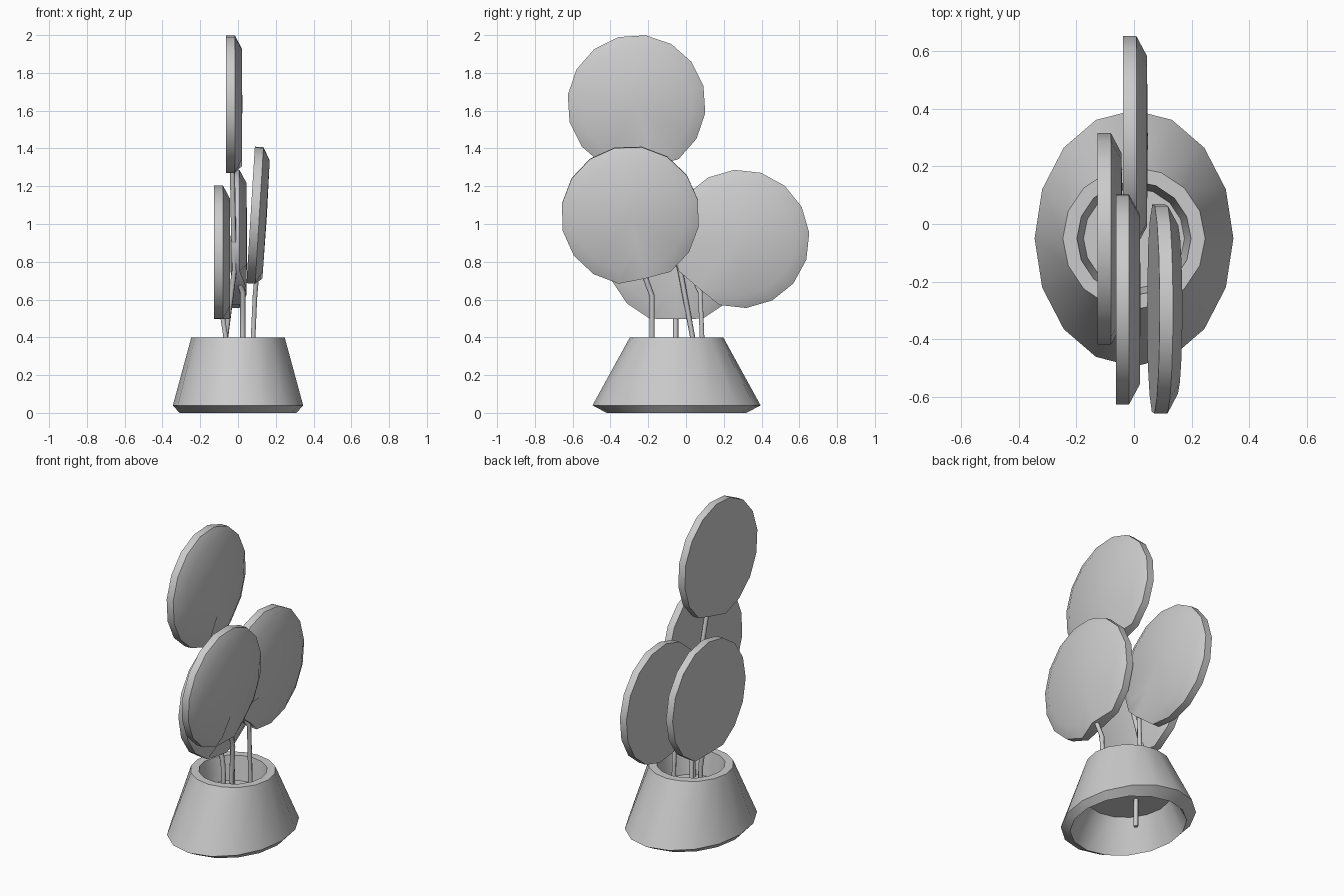
import bpy, bmesh, math
from mathutils import Vector, Matrix

if "Cube" in bpy.data.objects:
    bpy.data.objects.remove(bpy.data.objects["Cube"])

N = 16


def finish(name, bm):
    bmesh.ops.recalc_face_normals(bm, faces=bm.faces)
    me = bpy.data.meshes.new(name)
    bm.to_mesh(me)
    bm.free()
    ob = bpy.data.objects.new(name, me)
    bpy.context.collection.objects.link(ob)
    bpy.ops.object.select_all(action='DESELECT')
    ob.select_set(True)
    bpy.context.view_layer.objects.active = ob
    bpy.ops.object.shade_smooth_by_angle(angle=math.radians(35))
    return ob


def bridge(bm, a, b):
    for i in range(N):
        j = (i + 1) % N
        bm.faces.new((a[i], a[j], b[j], b[i]))


# hollow pot: round mouth, oval foot, raised floor
def make_pot():
    bm = bmesh.new()
    profile = [(.24, .26, .20), (.31, .37, 0), (.345, .445, .04),
               (.247, .247, .40), (.198, .198, .40), (.175, .175, .25)]
    rings = []
    for rx, ry, z in profile:
        rings.append([bm.verts.new((rx * math.cos(2 * math.pi * i / N),
                                    -.05 + ry * math.sin(2 * math.pi * i / N), z))
                      for i in range(N)])
    for a, b in zip(rings, rings[1:]):
        bridge(bm, a, b)
    bm.faces.new(rings[0])
    bm.faces.new(rings[-1])
    finish("pot", bm)


# thick round leaf: flat back, domed front, pinched where the stem joins
def make_leaf(name, x, y, z, phi, tilt=0, r=.367):
    bm = bmesh.new()
    rim, thick = .046, .083
    back, front, dome = [], [], []
    for i in range(N):
        a = math.radians(phi) + 2 * math.pi * i / N
        d = Vector((0, math.sin(a), -math.cos(a)))
        pinch = .93 if i == 0 else 1
        back.append(bm.verts.new(d * r * pinch))
        lift = thick if i == 0 else rim
        front.append(bm.verts.new(d * r * pinch + Vector((lift, 0, 0))))
        inner = .45 if i == 0 else .81
        dome.append(bm.verts.new(d * r * inner + Vector((thick, 0, 0))))
    bridge(bm, back, front)
    bridge(bm, front, dome)
    bm.faces.new(back)
    mid = bm.verts.new((thick + .003, 0, 0))
    for i in range(N):
        bm.faces.new((dome[i], dome[(i + 1) % N], mid))
    bm.transform(Matrix.Translation((x, y, z)) @ Matrix.Rotation(math.radians(tilt), 4, 'Y'))
    finish(name, bm)


# thin stem along a short path
def make_stem(name, pts):
    cu = bpy.data.curves.new(name, 'CURVE')
    cu.dimensions = '3D'
    cu.bevel_depth = .014
    cu.bevel_resolution = 1
    cu.use_fill_caps = True
    sp = cu.splines.new('POLY')
    sp.points.add(len(pts) - 1)
    for p, co in zip(sp.points, pts):
        p.co = (*co, 1)
    bpy.context.collection.objects.link(bpy.data.objects.new(name, cu))


make_pot()

make_leaf("leaf_top", -.063, -.262, 1.635, 15)
make_leaf("leaf_front", .067, -.295, 1.048, 13, 3.5)
make_leaf("leaf_back", -.038, .287, .921, -40)
make_leaf("leaf_low", -.126, -.052, .838, 0)

make_stem("stem_top", [(-.07, .05, .2), (-.065, .035, .4), (-.02, -.03, .75), (-.03, -.165, 1.31)])
make_stem("stem_front", [(.07, -.18, .2), (.08, -.18, .4), (.09, -.18, .62), (.1, -.22, .73)])
make_stem("stem_back", [(.025, .09, .2), (.025, .085, .4), (.025, .075, .64), (.01, .055, .68)])
make_stem("stem_low", [(-.06, -.055, .02), (-.065, -.055, .4), (-.085, -.055, .53)])
